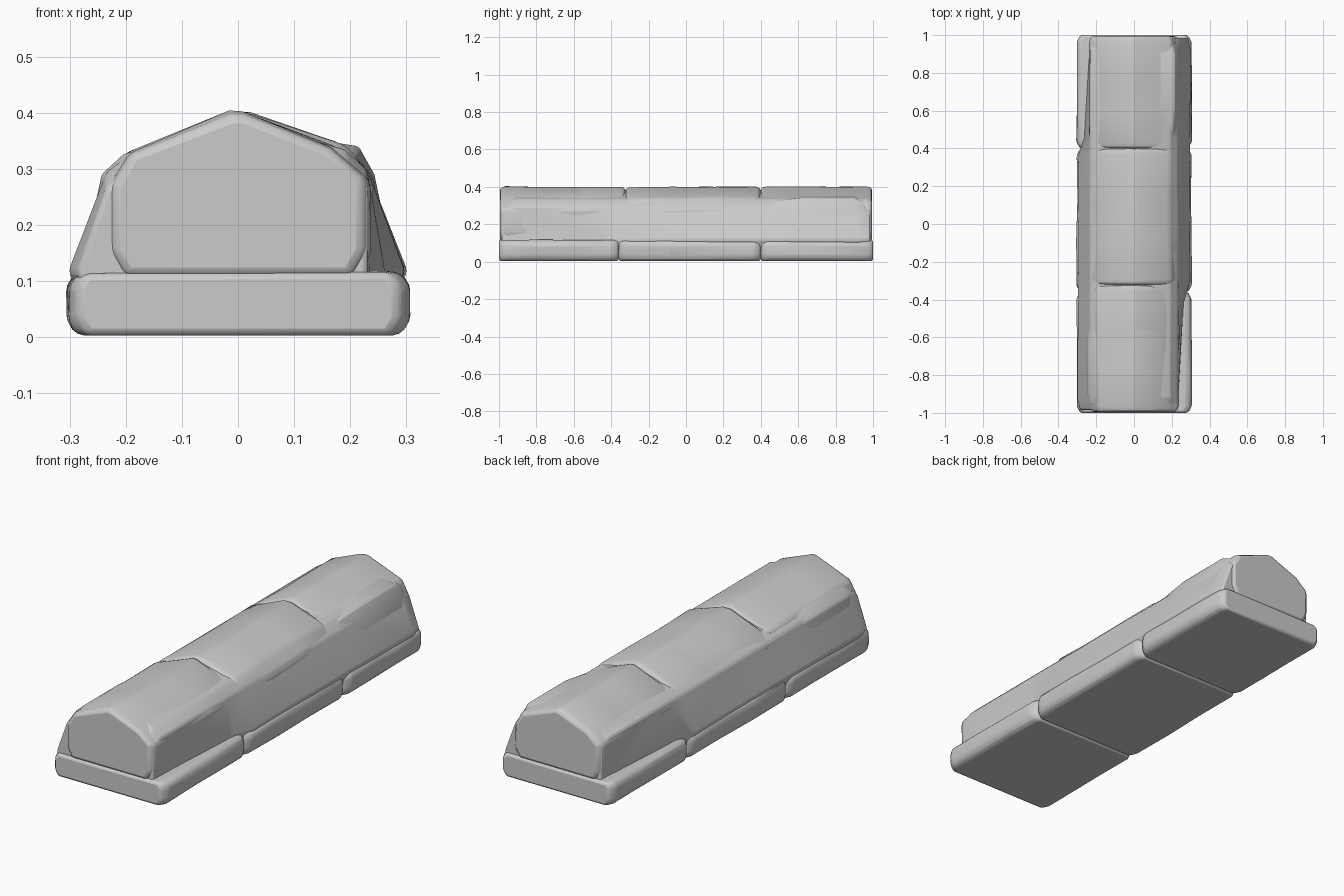
import bpy, bmesh, random

if "Cube" in bpy.data.objects:
    bpy.data.objects.remove(bpy.data.objects["Cube"])

random.seed(4)


def loft(name, sections, bevel=0.02, jitter=0.0):
    """Skin a list of (y, [(x, z), ...]) cross-sections into a closed stone."""
    bm = bmesh.new()
    rings = []
    for i, (y, pts) in enumerate(sections):
        j = jitter if 0 < i < len(sections) - 1 else 0.0
        rings.append([bm.verts.new((x + random.uniform(-j, j), y,
                                    z if z < 0.02 else z - random.uniform(0, j)))
                      for x, z in pts])
    n = len(rings[0])
    for a, b in zip(rings, rings[1:]):
        for k in range(n):
            bm.faces.new((a[k], a[(k + 1) % n], b[(k + 1) % n], b[k]))
    bm.faces.new(rings[0])
    bm.faces.new(rings[-1])
    bmesh.ops.recalc_face_normals(bm, faces=bm.faces)
    me = bpy.data.meshes.new(name)
    bm.to_mesh(me)
    bm.free()
    ob = bpy.data.objects.new(name, me)
    bpy.context.collection.objects.link(ob)
    if bevel:
        m = ob.modifiers.new("worn_edges", 'BEVEL')
        m.width, m.segments = bevel, 2
        m.limit_method, m.angle_limit = 'ANGLE', 0.45
    bpy.ops.object.select_all(action='DESELECT')
    ob.select_set(True)
    bpy.context.view_layer.objects.active = ob
    bpy.ops.object.shade_smooth_by_angle(angle=0.6)
    return ob


def stone(name, profile, y0, y1, inset, depth, cz, bevel, jitter=0.006):
    """Stone block whose ends shrink slightly towards the centre height cz."""
    small = [(x * (1 - inset), z if z < 0.02 else cz + (z - cz) * (1 - inset)) for x, z in profile]
    length = y1 - y0
    ys = [y0 + depth, y0 + length * 0.35, y0 + length * 0.65, y1 - depth]
    return loft(name, [(y0, small)] + [(y, profile) for y in ys] + [(y1, small)],
                bevel, jitter)


# Base slabs
slab = [(-0.285, 0.003), (0.285, 0.003), (0.304, 0.03), (0.304, 0.095),
        (0.285, 0.119), (-0.285, 0.117), (-0.303, 0.095), (-0.303, 0.03)]
for name, y0, y1 in (("front_base_slab", -1.0, -0.36),
                     ("middle_base_slab", -0.36, 0.40),
                     ("back_base_slab", 0.40, 1.0)):
    stone(name, slab, y0, y1, 0.06, 0.035, 0.06, 0.015, 0.004)

# Cap stones with a pitched top
front_cap = [(-0.21, 0.105), (0.21, 0.105), (0.236, 0.15), (0.237, 0.285), (0.17, 0.342),
             (0.01, 0.404), (-0.01, 0.404), (-0.2, 0.332), (-0.236, 0.27), (-0.236, 0.15)]
middle_cap = [(-0.25, 0.105), (0.25, 0.105), (0.25, 0.16), (0.238, 0.29), (0.19, 0.345),
              (0.02, 0.403), (-0.02, 0.403), (-0.19, 0.337), (-0.238, 0.29), (-0.25, 0.16)]
stone("front_cap_stone", front_cap, -0.995, -0.325, 0.06, 0.03, 0.22, 0.012)
stone("middle_cap_stone", middle_cap, -0.325, 0.40, 0.06, 0.03, 0.22, 0.015)
back_cap = [(-x, z) for x, z in front_cap]
stone("back_cap_stone", back_cap, 0.40, 0.995, 0.06, 0.03, 0.22, 0.012)


# Sloping core: flares out to the slab edge, except beside the front-right
# and back-left cap stones where a ledge of slab stays exposed
def core_section(left, right, top=1.0):
    return [(-0.26, 0.02), (0.26, 0.02), (right, 0.118),
            (0.232, 0.295 * top), (0.19, 0.335 * top), (0.0, 0.385 * top),
            (-0.19, 0.325 * top), (-0.234, 0.295 * top), (-left, 0.118)]


loft("sloping_core", [
    (-0.985, core_section(0.285, 0.23, 0.9)),
    (-0.92, core_section(0.302, 0.235)),
    (-0.42, core_section(0.298, 0.262)),
    (-0.30, core_section(0.297, 0.297)),
    (0.05, core_section(0.295, 0.295)),
    (0.36, core_section(0.297, 0.297)),
    (0.46, core_section(0.262, 0.298)),
    (0.92, core_section(0.235, 0.302)),
    (0.985, core_section(0.23, 0.285, 0.9))], bevel=0.008)

# Chipped shoulder shards on the two exposed slopes
for name, s in (("right_shoulder_shard", 1), ("left_shoulder_shard", -1)):
    shard = [(0.19 * s, 0.2), (0.262 * s, 0.2), (0.243 * s, 0.29),
             ((0.215 if s > 0 else 0.205) * s, 0.34 if s > 0 else 0.325), (0.12 * s, 0.355)]
    tip = [(x * 0.93, 0.27 + (z - 0.27) * 0.7) for x, z in shard]
    loft(name, [(0.42 * s, tip), (0.62 * s, shard), (0.9 * s, shard), (0.96 * s, tip)], 0.006)
